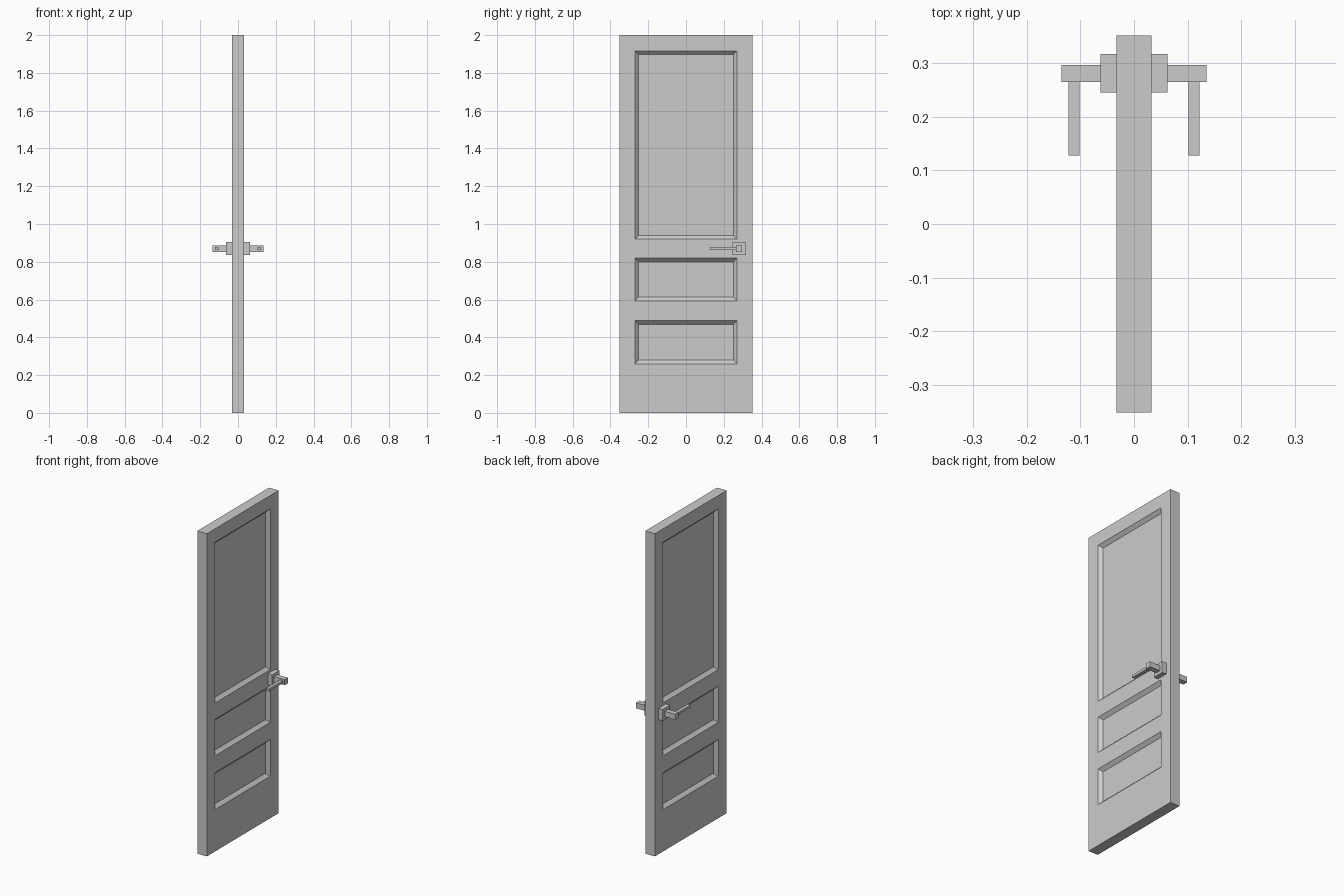
import bpy
import bmesh

if "Cube" in bpy.data.objects:
    bpy.data.objects.remove(bpy.data.objects["Cube"])

T, W, H = 0.0327, 0.3515, 2.0      # half thickness, half width, height
INSET, DEPTH = 0.028, 0.02


def finish(name, bm):
    bmesh.ops.recalc_face_normals(bm, faces=bm.faces)
    me = bpy.data.meshes.new(name)
    bm.to_mesh(me)
    bm.free()
    ob = bpy.data.objects.new(name, me)
    bpy.context.collection.objects.link(ob)
    # same part on the other side of the door
    mod = ob.modifiers.new("mirror", 'MIRROR')
    mod.use_axis = (True, False, False)
    mod.merge_threshold = 0.0001
    return ob


def box(name, x, y, z):
    bm = bmesh.new()
    bmesh.ops.create_cube(bm, size=1)
    for v in bm.verts:
        for i, (a, b) in enumerate((x, y, z)):
            v.co[i] = a if v.co[i] < 0 else b
    return finish(name, bm)


# door leaf: a grid of stiles and rails, with three sunk panels
ys = [-W, -0.27, 0.27, W]
zs = [0, 0.26, 0.488, 0.593, 0.819, 0.92, 1.917, H]
bm = bmesh.new()
grid = [[bm.verts.new((T, y, z)) for y in ys] for z in zs]
panels = []
for r in range(len(zs) - 1):
    for c in range(3):
        f = bm.faces.new((grid[r][c], grid[r][c + 1],
                          grid[r + 1][c + 1], grid[r + 1][c]))
        if c == 1 and r in (1, 3, 5):
            panels.append(f)
bm.normal_update()
# door edges run back to the middle plane
rim = [e for e in bm.edges if e.is_boundary]
ext = bmesh.ops.extrude_edge_only(bm, edges=rim)
for g in ext["geom"]:
    if isinstance(g, bmesh.types.BMVert):
        g.co.x = 0
bm.normal_update()
bmesh.ops.inset_individual(bm, faces=panels, thickness=INSET, depth=0)
for v in {v for f in panels for v in f.verts}:
    v.co.x = T - DEPTH
finish("door_leaf", bm)

# handle set on both sides
box("handle_plate", (T, 0.0625), (0.245, 0.317), (0.835, 0.905))
box("handle_neck", (0.0625, 0.135), (0.265, 0.297), (0.853, 0.887))
box("handle_lever", (0.102, 0.122), (0.128, 0.265), (0.862, 0.878))
